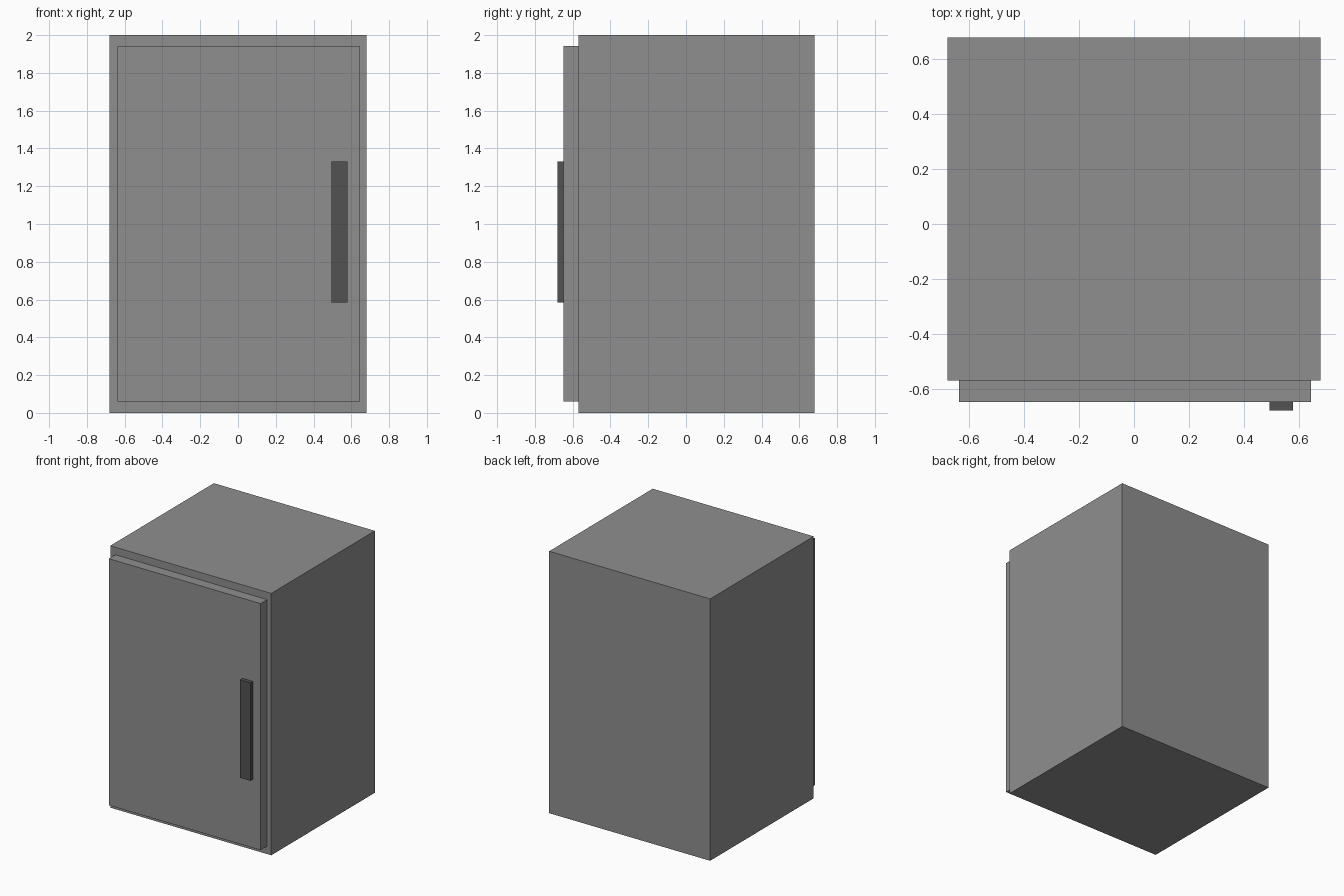
import bpy
from mathutils import Vector

if "Cube" in bpy.data.objects:
    bpy.data.objects.remove(bpy.data.objects["Cube"])


def paint(name, value):
    """Plain grey material."""
    mat = bpy.data.materials.new(name)
    mat.diffuse_color = (value, value, value, 1)
    mat.use_nodes = True
    mat.node_tree.nodes["Principled BSDF"].inputs["Base Color"].default_value = mat.diffuse_color
    return mat


def box(name, low, high, mat):
    """Box spanning two opposite corners."""
    low, high = Vector(low), Vector(high)
    bpy.ops.mesh.primitive_cube_add(size=1, location=(low + high) / 2)
    obj = bpy.context.object
    obj.name = name
    obj.scale = high - low
    bpy.ops.object.transform_apply(location=False, rotation=False, scale=True)
    obj.data.materials.append(mat)
    return obj


BODY_FRONT = -0.57
DOOR_FRONT = -0.649
grey = paint("mid_grey", 0.275)
dark = paint("dark_grey", 0.086)

# Cabinet body
box("cabinet_body", (-0.68, BODY_FRONT, 0), (0.68, 0.68, 2), grey)

# Door slab, slightly smaller than the front
box("door", (-0.637, DOOR_FRONT, 0.06), (0.645, BODY_FRONT, 1.943), grey)

# Dark vertical handle
box("door_handle", (0.494, -0.68, 0.584), (0.58, DOOR_FRONT, 1.332), dark)
